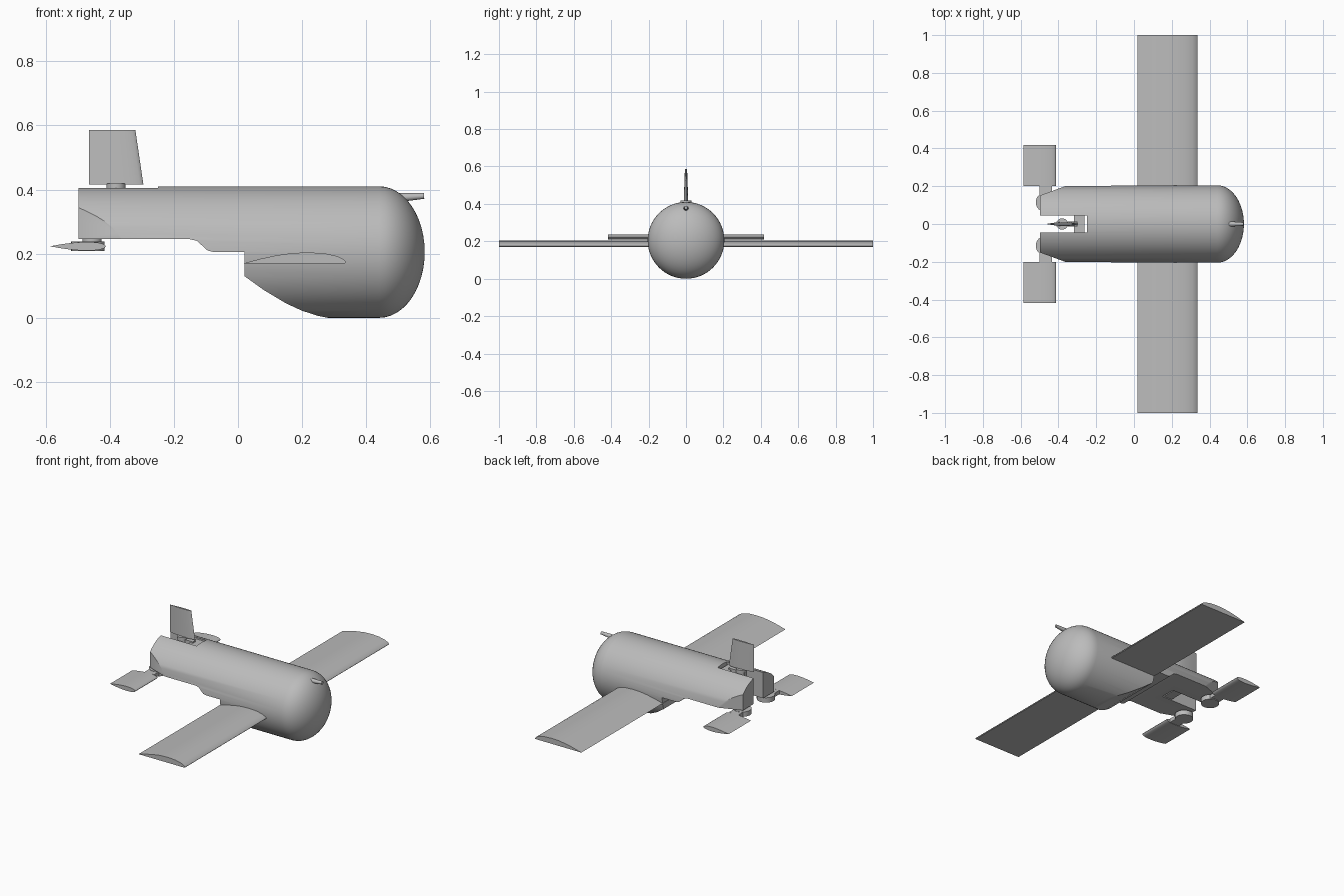
import bpy, bmesh, math
from mathutils import Matrix, Vector

cube = bpy.data.objects.get("Cube")
if cube:
    bpy.data.objects.remove(cube, do_unlink=True)

grey = bpy.data.materials.new("plain grey")
grey.use_nodes = True
grey.diffuse_color = (0.5, 0.5, 0.5, 1)
grey.node_tree.nodes["Principled BSDF"].inputs["Base Color"].default_value = (0.5, 0.5, 0.5, 1)


def finish(name, bm):
    bmesh.ops.recalc_face_normals(bm, faces=bm.faces)
    mesh = bpy.data.meshes.new(name)
    bm.to_mesh(mesh)
    bm.free()
    mesh.materials.append(grey)
    ob = bpy.data.objects.new(name, mesh)
    bpy.context.collection.objects.link(ob)
    return ob


def smooth(ob, degrees=30):
    bpy.ops.object.select_all(action="DESELECT")
    ob.select_set(True)
    bpy.context.view_layer.objects.active = ob
    bpy.ops.object.shade_smooth_by_angle(angle=math.radians(degrees))


def loft(name, first, last):
    """Solid between two matching outlines."""
    bm = bmesh.new()
    a = [bm.verts.new(p) for p in first]
    b = [bm.verts.new(p) for p in last]
    bm.faces.new(a)
    bm.faces.new(b)
    for i in range(len(a)):
        j = (i + 1) % len(a)
        bm.faces.new((a[i], a[j], b[j], b[i]))
    return finish(name, bm)


def side_prism(name, outline, half):
    return loft(name, [(x, -half, z) for x, z in outline], [(x, half, z) for x, z in outline])


def plan_prism(name, outline, low, high):
    return loft(name, [(x, y, low) for x, y in outline], [(x, y, high) for x, y in outline])


def box(name, x0, x1, y0, y1, z0, z1):
    return plan_prism(name, [(x0, y0), (x1, y0), (x1, y1), (x0, y1)], z0, z1)


def cylinder(name, start, end, r1, r2, sides=24):
    start, end = Vector(start), Vector(end)
    axis = end - start
    bm = bmesh.new()
    turn = axis.to_track_quat("Z", "Y").to_matrix().to_4x4()
    bmesh.ops.create_cone(bm, cap_ends=True, segments=sides, radius1=r1, radius2=r2,
                          depth=axis.length, matrix=Matrix.Translation((start + end) / 2) @ turn)
    ob = finish(name, bm)
    smooth(ob)
    return ob


def cut(ob, cutter):
    mod = ob.modifiers.new("cut", "BOOLEAN")
    mod.operation = "DIFFERENCE"
    mod.solver = "EXACT"
    mod.object = cutter
    cutter.hide_render = True
    bpy.context.view_layer.objects.active = ob
    bpy.ops.object.modifier_apply(modifier=mod.name)
    bpy.data.objects.remove(cutter, do_unlink=True)


def foil(back, front, thick, n=12):
    """Symmetric section, thickest near the front; returns (x, offset)."""
    top = []
    for i in range(n + 1):
        t = (1 - math.cos(math.pi * i / n)) / 2
        half = 2.6 * (math.sqrt(t) * (1 - t)) * thick / 2
        top.append((front + (back - front) * t, half))
    return top + [(x, -h) for x, h in top[-2:0:-1]]


# Fuselage: a round tube with a blunt nose
R, REAR, SHOULDER, NOSE = 0.205, -0.497, 0.44, 0.142
profile = [(REAR, 0), (REAR, R), (SHOULDER, R)]
profile += [(SHOULDER + NOSE * math.sin(a), R * math.cos(a))
            for a in [math.pi / 2 * i / 12 for i in range(1, 12)]] + [(SHOULDER + NOSE, 0)]
bm = bmesh.new()
line = [bm.verts.new((x, 0, R + r)) for x, r in profile]
edges = [bm.edges.new(pair) for pair in zip(line, line[1:])]
bmesh.ops.spin(bm, geom=line + edges, cent=(0, 0, R), axis=(1, 0, 0),
               angle=2 * math.pi, steps=64, use_duplicate=False)
bmesh.ops.remove_doubles(bm, verts=bm.verts, dist=1e-4)
fuselage = finish("fuselage", bm)

# Underside cut: swept belly, step and raised tail boom
cut(fuselage, side_prism("belly_cutter", [
    (-0.7, 0.245), (-0.15, 0.245), (-0.128, 0.24), (-0.095, 0.21), (-0.08, 0.206),
    (0.02, 0.206), (0.02, 0.13), (0.08, 0.087), (0.15, 0.045), (0.2, 0.022),
    (0.25, 0.006), (0.29, -0.002), (0.29, -0.2), (-0.7, -0.2)], 0.5))

# Slot that splits the tail into two prongs
cut(fuselage, box("slot_cutter", -0.7, -0.25, -0.046, 0.046, 0.15, 0.6))

# Bevelled outer corners of the prongs
for s in (-1, 1):
    cut(fuselage, plan_prism("corner_cutter", [
        (-0.365, s * 0.2), (-0.635, s * 0.1), (-0.635, s * 0.4), (-0.365, s * 0.4)], 0, 0.6))
smooth(fuselage)

# Main wing: flat underside, arched top
section = [(0.018, 0.17), (0.07, 0.184), (0.12, 0.195), (0.17, 0.202), (0.22, 0.204),
           (0.27, 0.201), (0.31, 0.192), (0.33, 0.182), (0.337, 0.174), (0.334, 0.17)]
smooth(side_prism("main_wing", section, 1.0), 35)

# Tailplanes with their pivots under each prong
for s, side in ((1, "left"), (-1, "right")):
    pts = foil(-0.585, -0.412, 0.027)
    smooth(loft(side + "_tailplane", [(x, s * 0.2, 0.223 + h) for x, h in pts],
                [(x, s * 0.418, 0.223 + h) for x, h in pts]), 40)
    cylinder(side + "_tail_pivot", (-0.468, s * 0.115, 0.208), (-0.468, s * 0.115, 0.238), 0.052, 0.052)
    cylinder(side + "_pivot_neck", (-0.455, s * 0.115, 0.23), (-0.455, s * 0.115, 0.25), 0.03, 0.03)
    box(side + "_tail_arm", -0.5, -0.435, s * 0.13, s * 0.2, 0.212, 0.236)

# Tail fin, tapering upward, on a mount inside the slot
smooth(loft("tail_fin", [(x, h, 0.416) for x, h in foil(-0.465, -0.295, 0.024)],
            [(x, h, 0.586) for x, h in foil(-0.465, -0.32, 0.012)]), 40)
cylinder("fin_post", (-0.38, 0, 0.385), (-0.38, 0, 0.418), 0.03, 0.03)
box("fin_arm", -0.41, -0.3, -0.014, 0.014, 0.375, 0.404)
box("fin_actuator", -0.318, -0.262, -0.046, 0.046, 0.25, 0.395)

# Probe on the upper nose
cylinder("nose_probe", (0.5, 0, 0.375), (0.58, 0, 0.38), 0.014, 0.009, 16)
